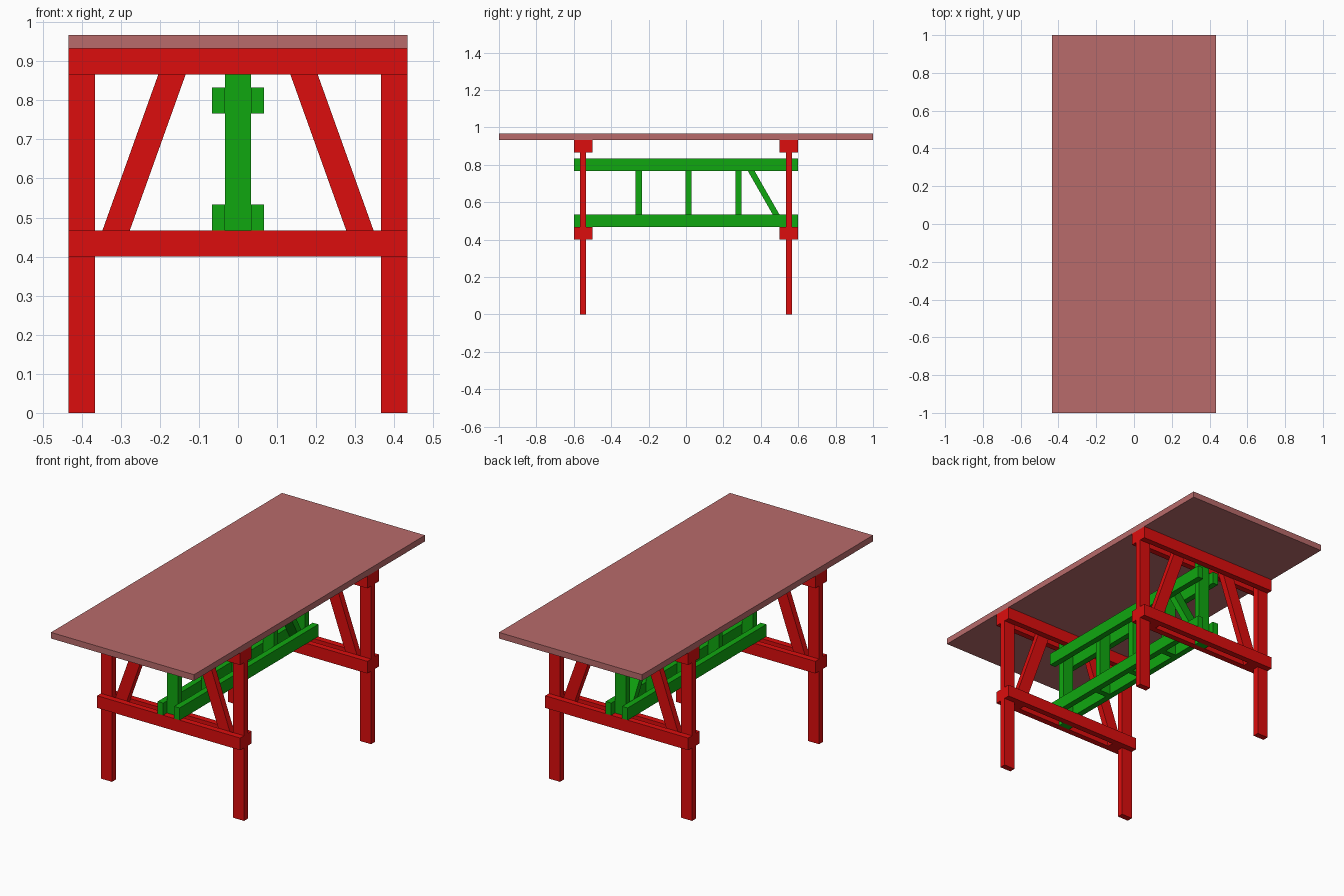
import bpy, bmesh

if "Cube" in bpy.data.objects:
    bpy.data.objects.remove(bpy.data.objects["Cube"])


def material(name, rgb):
    m = bpy.data.materials.new(name)
    m.diffuse_color = (*rgb, 1)
    m.use_nodes = True
    m.node_tree.nodes["Principled BSDF"].inputs["Base Color"].default_value = m.diffuse_color
    return m


RED = material("red_paint", (0.72, 0.004, 0.004))
GREEN = material("green_paint", (0.005, 0.39, 0.005))
TOP = material("table_surface", (0.48, 0.145, 0.145))
T = 1 / 30  # plank thickness; planks are two of these wide


def prism(name, profile, axis, lo, hi, mat):
    """Extrude a 2D profile along an axis: 'y' takes (x, z), 'x' takes (y, z)."""
    def place(p, d):
        return (p[0], d, p[1]) if axis == 'y' else (d, p[0], p[1])
    bm = bmesh.new()
    a = [bm.verts.new(place(p, lo)) for p in profile]
    b = [bm.verts.new(place(p, hi)) for p in profile]
    bm.faces.new(a)
    bm.faces.new(b)
    n = len(a)
    for i in range(n):
        j = (i + 1) % n
        bm.faces.new((a[i], a[j], b[j], b[i]))
    bmesh.ops.recalc_face_normals(bm, faces=bm.faces)
    me = bpy.data.meshes.new(name)
    bm.to_mesh(me)
    bm.free()
    me.materials.append(mat)
    ob = bpy.data.objects.new(name, me)
    bpy.context.collection.objects.link(ob)
    return ob


def box(name, x, y, z, mat):
    return prism(name, [(x[0], z[0]), (x[1], z[0]), (x[1], z[1]), (x[0], z[1])],
                 'y', y[0], y[1], mat)


# Table top
box("table_top", (-13 * T, 13 * T), (-1, 1), (28 * T, 29 * T), TOP)

# Two end trestles
for end, yc in (("front", -16.5 * T), ("back", 16.5 * T)):
    core = (yc - T / 2, yc + T / 2)

    # Legs and slanted braces sit between the paired rails
    for side, s in (("left", -1), ("right", 1)):
        box(f"{end}_{side}_leg", sorted((s * 11 * T, s * 13 * T)), core, (0, 28 * T), RED)
        brace = [(0.301, 0.40), (0.371, 0.40), (0.180, 28 * T), (0.110, 28 * T)]
        prism(f"{end}_{side}_brace", [(s * x, z) for x, z in brace], 'y', *core, RED)

    # Paired cross rails clamp the legs on both faces
    for level, z in (("lower", 12 * T), ("upper", 26 * T)):
        for face, y in (("near", yc - 1.5 * T), ("far", yc + T / 2)):
            box(f"{end}_{level}_{face}_rail", (-13 * T, 13 * T), (y, y + T), (z, z + 2 * T), RED)

    # Centre post of the trestle
    box(f"{end}_centre_post", (-T, T), core, (12 * T, 28 * T), GREEN)

# Long paired stretchers
for level, z in (("lower", 14 * T), ("upper", 23 * T)):
    for side, x in (("left", -2 * T), ("right", T)):
        box(f"{level}_{side}_stretcher", (x, x + T), (-0.6, 0.6), (z, z + 2 * T), GREEN)

# Uprights between the stretchers
for i, y in enumerate((-0.253, 0.013, 0.28)):
    box(f"stretcher_upright_{i + 1}", (-T, T), (y - T / 2, y + T / 2), (14 * T, 25 * T), GREEN)

# Single diagonal strut at the back end
prism("diagonal_strut", [(0.502, 14 * T), (0.538, 14 * T), (0.329, 25 * T), (0.293, 25 * T)],
      'x', -T, T, GREEN)
